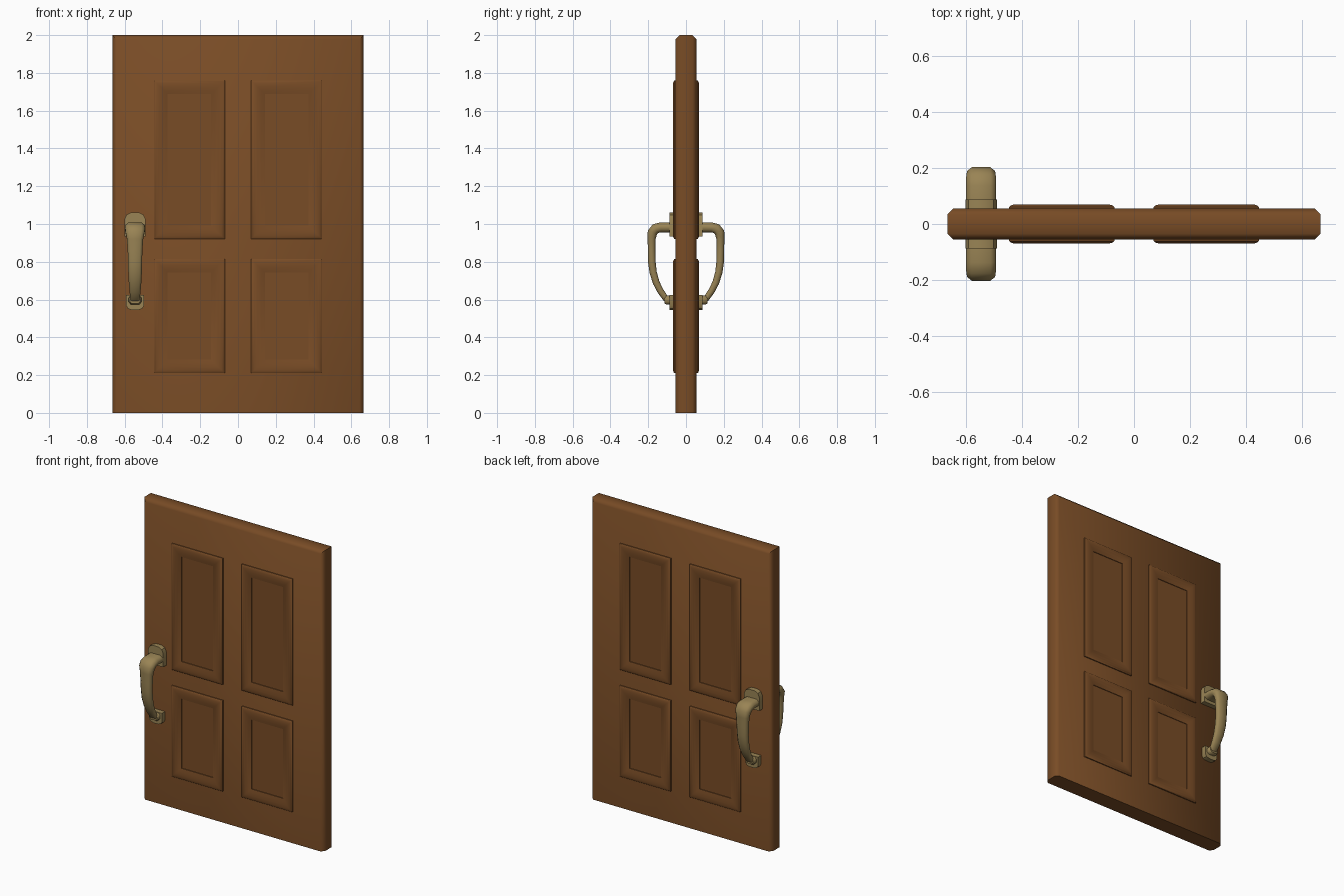
import bpy, bmesh, math
from mathutils import Vector

if "Cube" in bpy.data.objects:
    bpy.data.objects.remove(bpy.data.objects["Cube"])


def material(name, rgb):
    m = bpy.data.materials.new(name)
    m.diffuse_color = (*rgb, 1)
    m.use_nodes = True
    m.node_tree.nodes["Principled BSDF"].inputs["Base Color"].default_value = m.diffuse_color
    return m


WOOD = material("brown wood", (0.19, 0.072, 0.019))
BRASS = material("aged brass", (0.32, 0.23, 0.09))
HX = -0.545  # handle centre


def finish(bm, name, mat, mirror=(False, False, False), angle=50):
    bmesh.ops.recalc_face_normals(bm, faces=bm.faces)
    me = bpy.data.meshes.new(name)
    bm.to_mesh(me)
    bm.free()
    ob = bpy.data.objects.new(name, me)
    bpy.context.collection.objects.link(ob)
    me.materials.append(mat)
    if any(mirror):
        mod = ob.modifiers.new("mirror", "MIRROR")
        mod.use_axis = mirror
        mod.use_clip = False
        mod.use_mirror_merge = False
    bpy.ops.object.select_all(action="DESELECT")
    ob.select_set(True)
    bpy.context.view_layer.objects.active = ob
    bpy.ops.object.shade_smooth_by_angle(angle=math.radians(angle))
    return ob


def loft(bm, rings, cap_start=False, cap_end=True):
    vs = [[bm.verts.new(p) for p in r] for r in rings]
    n = len(vs[0])
    for a, b in zip(vs, vs[1:]):
        for i in range(n):
            j = (i + 1) % n
            bm.faces.new((a[i], a[j], b[j], b[i]))
    if cap_start:
        bm.faces.new(vs[0])
    if cap_end:
        bm.faces.new(vs[-1])


# door leaf: front and back edges chamfered on the sides and top
bm = bmesh.new()
bmesh.ops.create_cube(bm, size=1)
for v in bm.verts:
    v.co = Vector((v.co.x * 1.33, v.co.y * 0.11, v.co.z * 2 + 1))
edges = []
for e in bm.edges:
    a, b = e.verts
    if abs(a.co.y - b.co.y) < 0.01 and (a.co.z + b.co.z) > 0.1:
        edges.append(e)
bmesh.ops.bevel(bm, geom=edges, offset=0.021, segments=1, affect="EDGES")
finish(bm, "door_leaf", WOOD)


# raised panels: rounded moulding around a flat field, on both sides
def panel(name, z0, z1):
    bm = bmesh.new()
    x0, x1 = 0.07, 0.445
    profile = [(0, 0.050), (0, 0.061), (0.006, 0.066), (0.016, 0.069), (0.034, 0.069),
               (0.054, 0.065), (0.072, 0.060), (0.073, 0.057)]
    rings = []
    for inset, y in profile:
        rings.append([(x0 + inset, -y, z0 + inset), (x1 - inset, -y, z0 + inset),
                      (x1 - inset, -y, z1 - inset), (x0 + inset, -y, z1 - inset)])
    loft(bm, rings)
    finish(bm, name, WOOD, (True, True, False))


panel("upper_panels", 0.92, 1.76)
panel("lower_panels", 0.21, 0.815)


# mounting plates with an arched edge
def plate(name, half, z_flat, z_arch, depth):
    rise = z_arch - z_flat
    start = z_flat + rise * 0.72
    outline = [(-half, z_flat), (half, z_flat), (half, start), (half * 0.8, z_flat + rise * 0.91),
               (half * 0.4, z_arch), (-half * 0.4, z_arch),
               (-half * 0.8, z_flat + rise * 0.91), (-half, start)]
    bm = bmesh.new()
    loft(bm, [[(HX + x, -y, z) for x, z in outline] for y in (0.05, depth)])
    finish(bm, name, BRASS, (False, True, False), 35)


plate("upper_handle_plate", 0.056, 0.935, 1.06, 0.088)
plate("lower_handle_plate", 0.047, 0.625, 0.545, 0.088)

# pull grip: (distance from door centre, height, half width, half thickness)
path = [(0.075, 0.982, 0.053, 0.026), (0.135, 0.982, 0.053, 0.026), (0.162, 0.975, 0.053, 0.027),
        (0.178, 0.955, 0.050, 0.026), (0.182, 0.920, 0.043, 0.021), (0.182, 0.860, 0.039, 0.020),
        (0.181, 0.800, 0.037, 0.020), (0.174, 0.745, 0.036, 0.019), (0.158, 0.690, 0.033, 0.018),
        (0.135, 0.645, 0.029, 0.017), (0.108, 0.606, 0.025, 0.016), (0.080, 0.588, 0.025, 0.015)]
section = [(-1, -0.45), (-0.65, -1), (0.65, -1), (1, -0.45),
           (1, 0.45), (0.65, 1), (-0.65, 1), (-1, 0.45)]
rings = []
for i, (d, z, w, t) in enumerate(path):
    p, q = path[max(i - 1, 0)], path[min(i + 1, len(path) - 1)]
    tan = Vector((q[0] - p[0], q[1] - p[1])).normalized()
    nd, nz = -tan.y, tan.x  # outward normal in the side plane
    rings.append([(HX + sx * w, -(d + nd * st * t), z + nz * st * t) for sx, st in section])
bm = bmesh.new()
loft(bm, rings, cap_start=True)
finish(bm, "pull_handle", BRASS, (False, True, False), 60)

# collar where the grip meets the lower plate
bm = bmesh.new()
collar = [(0.08, 0.034, 0.024), (0.104, 0.034, 0.024), (0.114, 0.027, 0.018)]
loft(bm, [[(HX + sx * w, -y, 0.598 + st * t) for sx, st in section] for y, w, t in collar])
finish(bm, "handle_collar", BRASS, (False, True, False), 50)
